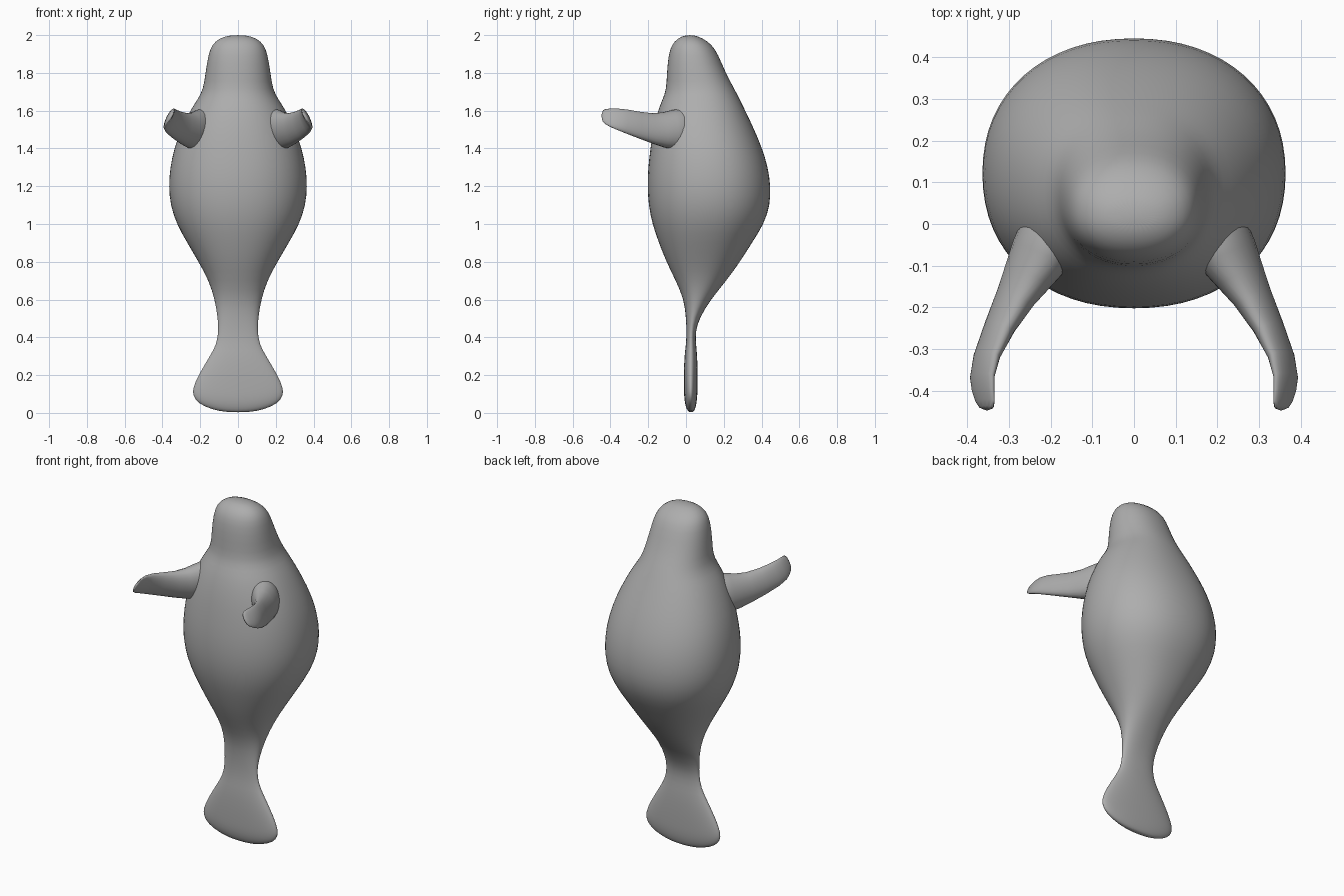
import bpy, bmesh, math
from mathutils import Vector

skin = bpy.data.materials.new("grey skin")
skin.diffuse_color = (0.42, 0.42, 0.42, 1)


def loft(name, rings):
    """Skin a list of closed rings, cap the ends and smooth the result."""
    bm = bmesh.new()
    rows = [[bm.verts.new(p) for p in ring] for ring in rings]
    n = len(rows[0])
    for a, b in zip(rows, rows[1:]):
        for i in range(n):
            j = (i + 1) % n
            bm.faces.new((a[i], a[j], b[j], b[i]))
    bm.faces.new(rows[0][::-1])
    bm.faces.new(rows[-1])
    bmesh.ops.recalc_face_normals(bm, faces=bm.faces)
    for f in bm.faces:
        f.smooth = True
    me = bpy.data.meshes.new(name)
    bm.to_mesh(me)
    bm.free()
    me.materials.append(skin)
    ob = bpy.data.objects.new(name, me)
    bpy.context.collection.objects.link(ob)
    sub = ob.modifiers.new("smooth", 'SUBSURF')
    sub.levels = sub.render_levels = 1
    return ob


def power(v, e):
    return math.copysign(abs(v) ** e, v)


# Body, head and tail paddle: height, half width, front y, back y
SECTIONS = [
    (0.003, 0.06, 0.015, 0.038), (0.018, 0.14, 0.004, 0.048),
    (0.05, 0.212, -0.006, 0.056), (0.09, 0.24, -0.01, 0.06),
    (0.13, 0.241, -0.011, 0.061), (0.2, 0.211, -0.012, 0.062),
    (0.3, 0.15, -0.009, 0.06), (0.36, 0.115, 0.0, 0.053),
    (0.43, 0.103, 0.003, 0.05), (0.5, 0.107, 0.0, 0.07),
    (0.6, 0.123, -0.01, 0.13), (0.7, 0.155, -0.055, 0.215),
    (0.8, 0.21, -0.105, 0.287), (0.9, 0.27, -0.145, 0.35),
    (1.0, 0.327, -0.18, 0.415), (1.1, 0.36, -0.2, 0.447),
    (1.2, 0.369, -0.206, 0.45), (1.3, 0.361, -0.202, 0.436),
    (1.4, 0.34, -0.19, 0.405), (1.5, 0.303, -0.175, 0.363),
    (1.6, 0.255, -0.15, 0.315), (1.66, 0.215, -0.125, 0.285),
    (1.71, 0.185, -0.105, 0.26), (1.8, 0.173, -0.102, 0.21),
    (1.9, 0.157, -0.093, 0.17), (1.95, 0.138, -0.075, 0.137),
    (1.983, 0.1, -0.045, 0.09), (2.0, 0.045, -0.005, 0.045),
]
rings = []
for z, rx, y0, y1 in SECTIONS:
    ring = []
    for i in range(32):
        t = 2 * math.pi * i / 32
        ring.append((rx * power(math.cos(t), 0.92),
                     (y0 + y1) / 2 + (y1 - y0) / 2 * power(math.sin(t), 0.92), z))
    rings.append(ring)
loft("body", rings)

# Flippers: upper edge, lower edge, half thickness at each section
FLIPPER = [
    ((0.13, 0.05, 1.64), (0.19, 0.05, 1.38), 0.09),
    ((0.20, -0.09, 1.605), (0.25, -0.07, 1.39), 0.08),
    ((0.262, -0.17, 1.58), (0.293, -0.15, 1.412), 0.045),
    ((0.342, -0.325, 1.615), (0.398, -0.345, 1.487), 0.022),
    ((0.337, -0.40, 1.614), (0.388, -0.41, 1.515), 0.016),
    ((0.333, -0.45, 1.61), (0.372, -0.45, 1.542), 0.01),
]
for side, name in ((1, "left_flipper"), (-1, "right_flipper")):
    rings = []
    for top, low, thick in FLIPPER:
        top, low = Vector(top), Vector(low)
        mid, half = (top + low) / 2, (top - low) / 2
        across = half.cross(Vector((0.4, -0.9, 0.1))).normalized() * thick
        pts = [mid + half * math.cos(math.pi * k / 6) + across * math.sin(math.pi * k / 6)
               for k in range(12)]
        rings.append([(side * p.x, p.y, p.z) for p in pts])
    loft(name, rings)
